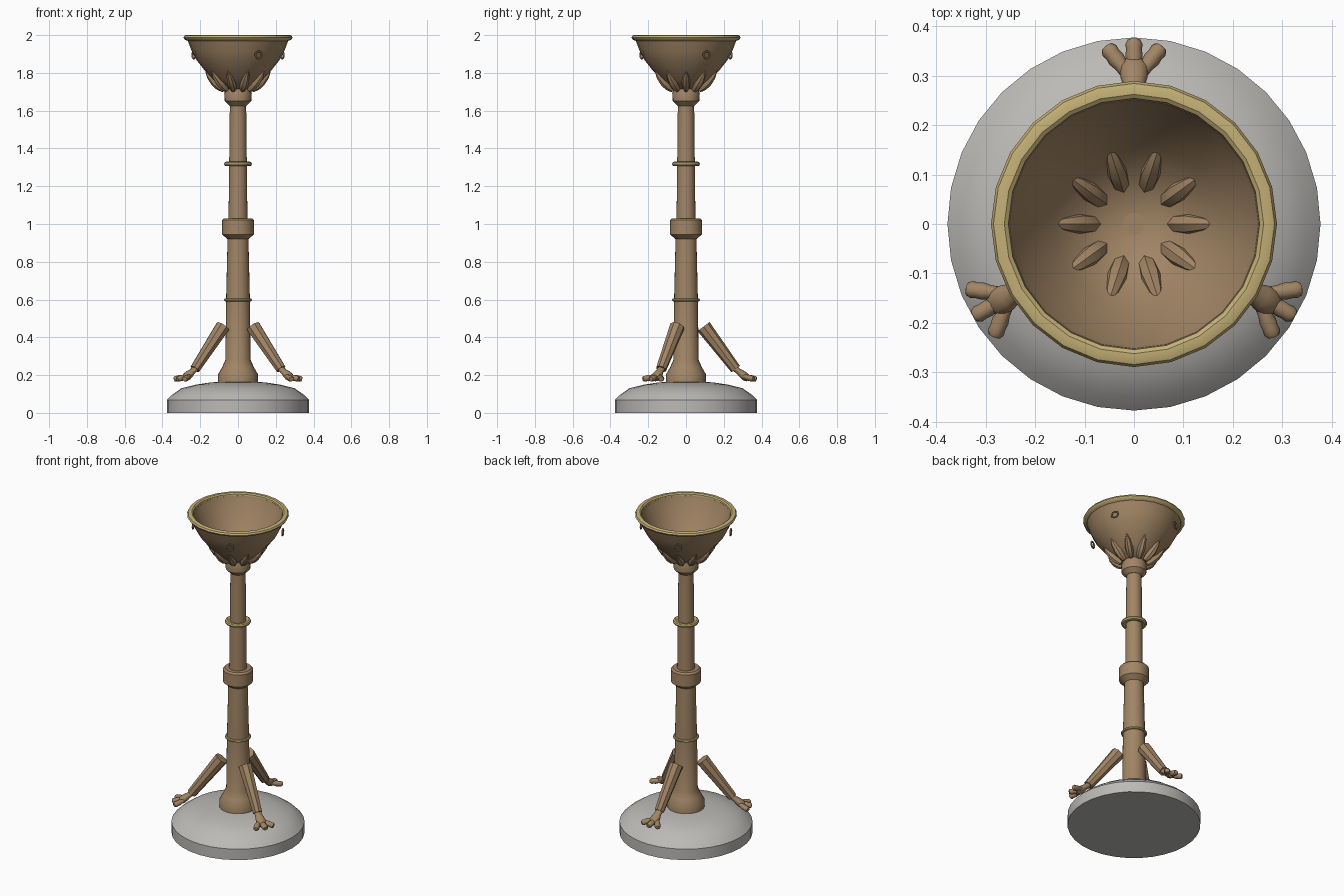
import bpy, bmesh, math
from mathutils import Matrix, Vector

if "Cube" in bpy.data.objects:
    bpy.data.objects.remove(bpy.data.objects["Cube"])


def material(name, rgb):
    m = bpy.data.materials.new(name)
    m.use_nodes = True
    m.diffuse_color = (*rgb, 1)
    m.node_tree.nodes["Principled BSDF"].inputs["Base Color"].default_value = (*rgb, 1)
    return m


BRONZE = material("bronze brown", (0.36, 0.235, 0.13))
GOLD = material("pale gold", (0.55, 0.43, 0.18))
STONE = material("grey stone", (0.50, 0.49, 0.47))


def frame(origin, direction, squash=1.0):
    """Matrix whose local z runs along direction, squashed across its thickness."""
    z = Vector(direction).normalized()
    x = Vector((0, 0, 1)).cross(z).normalized()
    y = z.cross(x)
    m = Matrix((x, y * squash, z)).transposed().to_4x4()
    return Matrix.Translation(origin) @ m


def turn(degrees):
    return Matrix.Rotation(math.radians(degrees), 4, 'Z')


def lathe(bm, profile, sides=24, matrix=Matrix(), closed=False):
    """Revolve (radius, height) points; closed joins the last point to the first."""
    rings = []
    for r, h in profile:
        rings.append([bm.verts.new(matrix @ Vector((
            r * math.cos(math.tau * i / sides), r * math.sin(math.tau * i / sides), h)))
            for i in range(sides)])
    pairs = list(zip(rings, rings[1:]))
    if closed:
        pairs.append((rings[-1], rings[0]))
    for a, b in pairs:
        for i in range(sides):
            j = (i + 1) % sides
            bm.faces.new((a[i], a[j], b[j], b[i]))
    if not closed:
        for ring, (r, h) in ((rings[0], profile[0]), (rings[-1], profile[-1])):
            if r > 0:
                bm.faces.new(ring)


def finish(name, bm, mat, angle=35):
    bmesh.ops.remove_doubles(bm, verts=bm.verts, dist=1e-5)
    bmesh.ops.recalc_face_normals(bm, faces=bm.faces)
    mesh = bpy.data.meshes.new(name)
    bm.to_mesh(mesh)
    bm.free()
    mesh.materials.append(mat)
    ob = bpy.data.objects.new(name, mesh)
    bpy.context.collection.objects.link(ob)
    bpy.ops.object.select_all(action='DESELECT')
    ob.select_set(True)
    bpy.context.view_layer.objects.active = ob
    bpy.ops.object.shade_smooth_by_angle(angle=math.radians(angle))
    return ob


def turned(name, profile, mat, sides=24, closed=False):
    bm = bmesh.new()
    lathe(bm, profile, sides, closed=closed)
    return finish(name, bm, mat)


def hoop(radius, thick, height=0, steps=8):
    return [(radius + thick * math.cos(math.tau * i / steps),
             height + thick * math.sin(math.tau * i / steps)) for i in range(steps)]


# Stone base
turned("base", [(0.377, 0), (0.377, 0.068), (0.35, 0.095), (0.30, 0.13),
                (0.22, 0.15), (0.14, 0.162), (0, 0.165)], STONE, 32)

# Column with flared foot, middle knob and top collar
turned("column", [(0.105, 0.155), (0.105, 0.205), (0.085, 0.24), (0.067, 0.28),
                  (0.063, 0.60), (0.055, 0.93), (0.05, 1.03), (0.043, 1.65)], BRONZE)
turned("knob", [(0.055, 0.92), (0.085, 0.945), (0.085, 1.02), (0.075, 1.03),
                (0.045, 1.03)], BRONZE)
turned("collar", [(0.045, 1.625), (0.07, 1.65), (0.073, 1.69), (0.06, 1.725)], BRONZE)

# Gold bands
turned("lower_band", hoop(0.066, 0.008, 0.598), GOLD, closed=True)
turned("upper_band", hoop(0.062, 0.012, 1.318), GOLD, closed=True)
turned("column_band_core", [(0.056, 1.31), (0.056, 1.326)], GOLD)

# Bowl shell and rim
turned("bowl", [(0, 1.705), (0.07, 1.715), (0.13, 1.762), (0.182, 1.82), (0.22, 1.868),
                (0.245, 1.915), (0.27, 1.98), (0.252, 1.985), (0.245, 1.965),
                (0.21, 1.90), (0.165, 1.82), (0.115, 1.765), (0.06, 1.73), (0, 1.722)], BRONZE)
turned("rim", [(0.268, 1.97), (0.283, 1.977), (0.289, 1.987), (0.284, 1.997), (0.275, 2.0),
               (0.262, 2.0), (0.254, 1.994), (0.252, 1.98)], GOLD, closed=True)

# Petals set through the bowl wall
bm = bmesh.new()
for k in range(10):
    lathe(bm, [(0, 0), (0.012, 0.006), (0.021, 0.035), (0.023, 0.07), (0.016, 0.115), (0, 0.152)],
          8, turn(36 * k) @ frame((0.068, 0, 1.705), (1, 0, 1.02), 1.3))
finish("petals", bm, BRONZE, 30)

# Hanging rings around the bowl
bm = bmesh.new()
for k in range(4):
    lathe(bm, hoop(0.019, 0.005, steps=6), 14,
          turn(25 + 90 * k) @ frame((0.258, 0, 1.895), (1, 0, 0)), closed=True)
finish("bowl_rings", bm, BRONZE)

# Three legs, each an eight-sided strut with wrist, palm and three toes
for k, side in enumerate(("back", "right", "left")):
    spin = turn(90 + 120 * k)
    bm = bmesh.new()
    slope = (0.17, 0, -0.225)
    lathe(bm, [(0.040, 0), (0.028, 0.282)], 8, spin @ frame((0.093, 0, 0.457), slope))
    finish(side + "_leg", bm, BRONZE, 25)

    bm = bmesh.new()
    lathe(bm, [(0.022, 0), (0.021, 0.03), (0.027, 0.05), (0.03, 0.075), (0.02, 0.095), (0, 0.1)],
          12, spin @ frame((0.256, 0, 0.238), (0.075, 0, -0.06), 0.75))
    for yaw in (-38, 0, 38):
        a = math.radians(yaw)
        way = (math.cos(a), math.sin(a), -0.22)
        start = (0.303, 0.012 * math.sin(a) / 0.6, 0.194)
        lathe(bm, [(0, -0.004), (0.014, 0), (0.014, 0.022), (0.0175, 0.038), (0.016, 0.052),
                   (0.0175, 0.062), (0.013, 0.071), (0, 0.074)],
              10, spin @ frame(start, way, 0.95))
    finish(side + "_paw", bm, BRONZE, 45)
